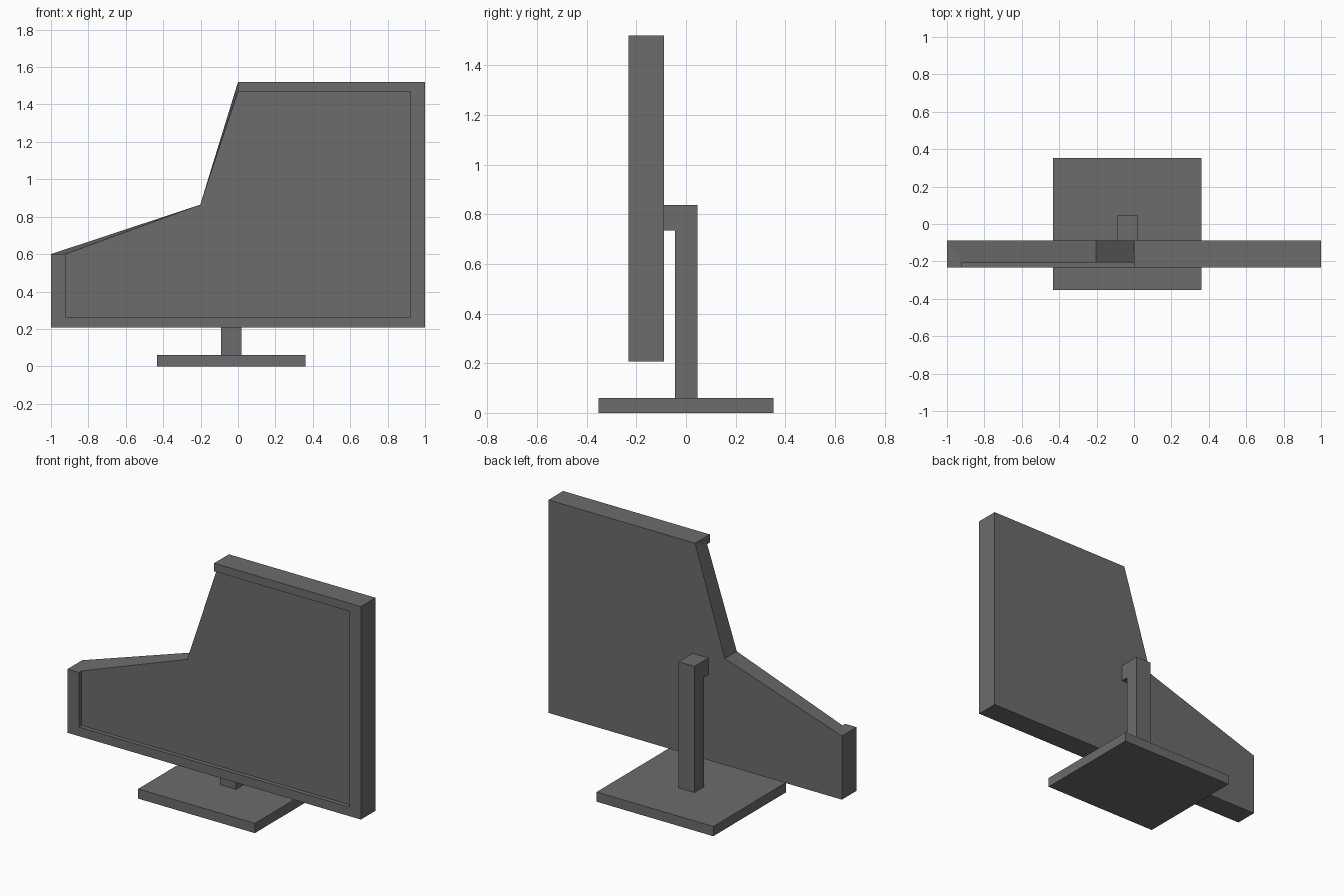
import bpy, bmesh

if "Cube" in bpy.data.objects:
    bpy.data.objects.remove(bpy.data.objects["Cube"])

dark = bpy.data.materials.new("dark_grey")
dark.diffuse_color = (0.15, 0.15, 0.15, 1)
dark.use_nodes = True
dark.node_tree.nodes["Principled BSDF"].inputs["Base Color"].default_value = dark.diffuse_color


def finish(bm, name):
    bmesh.ops.recalc_face_normals(bm, faces=bm.faces)
    mesh = bpy.data.meshes.new(name)
    bm.to_mesh(mesh)
    bm.free()
    mesh.materials.append(dark)
    obj = bpy.data.objects.new(name, mesh)
    bpy.context.collection.objects.link(obj)
    return obj


def extrude_profile(name, profile, x0, x1):
    """Closed solid from a (y, z) outline swept along x."""
    bm = bmesh.new()
    a, b = [[bm.verts.new((x, y, z)) for y, z in profile] for x in (x0, x1)]
    bm.faces.new(a)
    bm.faces.new(b)
    for i in range(len(a)):
        bm.faces.new((a[i - 1], a[i], b[i], b[i - 1]))
    return finish(bm, name)


# Foot plate
extrude_profile("base_plate",
                [(-0.353, 0), (0.353, 0), (0.353, 0.06), (-0.353, 0.06)],
                -0.433, 0.362)

# Upright post with forward arm, one L-shaped piece
extrude_profile("stand_post",
                [(-0.045, 0.06), (0.046, 0.06), (0.046, 0.837),
                 (-0.089, 0.837), (-0.089, 0.735), (-0.045, 0.735)],
                -0.09, 0.018)

# Broken screen panel: open bezel around a recessed display
BACK, FRONT, RECESS = -0.089, -0.232, -0.206
outer = [(-1, 0.6), (-1, 0.208), (1, 0.208), (1, 1.52), (0, 1.52)]
inner = [(-0.922, 0.6), (-0.922, 0.264), (0.922, 0.264), (0.922, 1.47), (0, 1.47)]
notch = (-0.202, 0.864)

bm = bmesh.new()


def row(points, y):
    return [bm.verts.new((x, y, z)) for x, z in points]


rows = [row(outer, BACK), row(outer, FRONT), row(inner, FRONT), row(inner, RECESS)]
notch_back, notch_front = row([notch], BACK)[0], row([notch], RECESS)[0]

# Outer walls, bezel front and recess walls
for a, b in zip(rows, rows[1:]):
    for i in range(4):
        bm.faces.new((a[i], a[i + 1], b[i + 1], b[i]))
# Rear cover and display
bm.faces.new(rows[0] + [notch_back])
bm.faces.new(rows[3] + [notch_front])
# Cut bezel ends and slanted break surfaces
for i in (0, 4):
    bm.faces.new([r[i] for r in rows])
    bm.faces.new((rows[0][i], rows[3][i], notch_front, notch_back))
finish(bm, "screen_panel")
